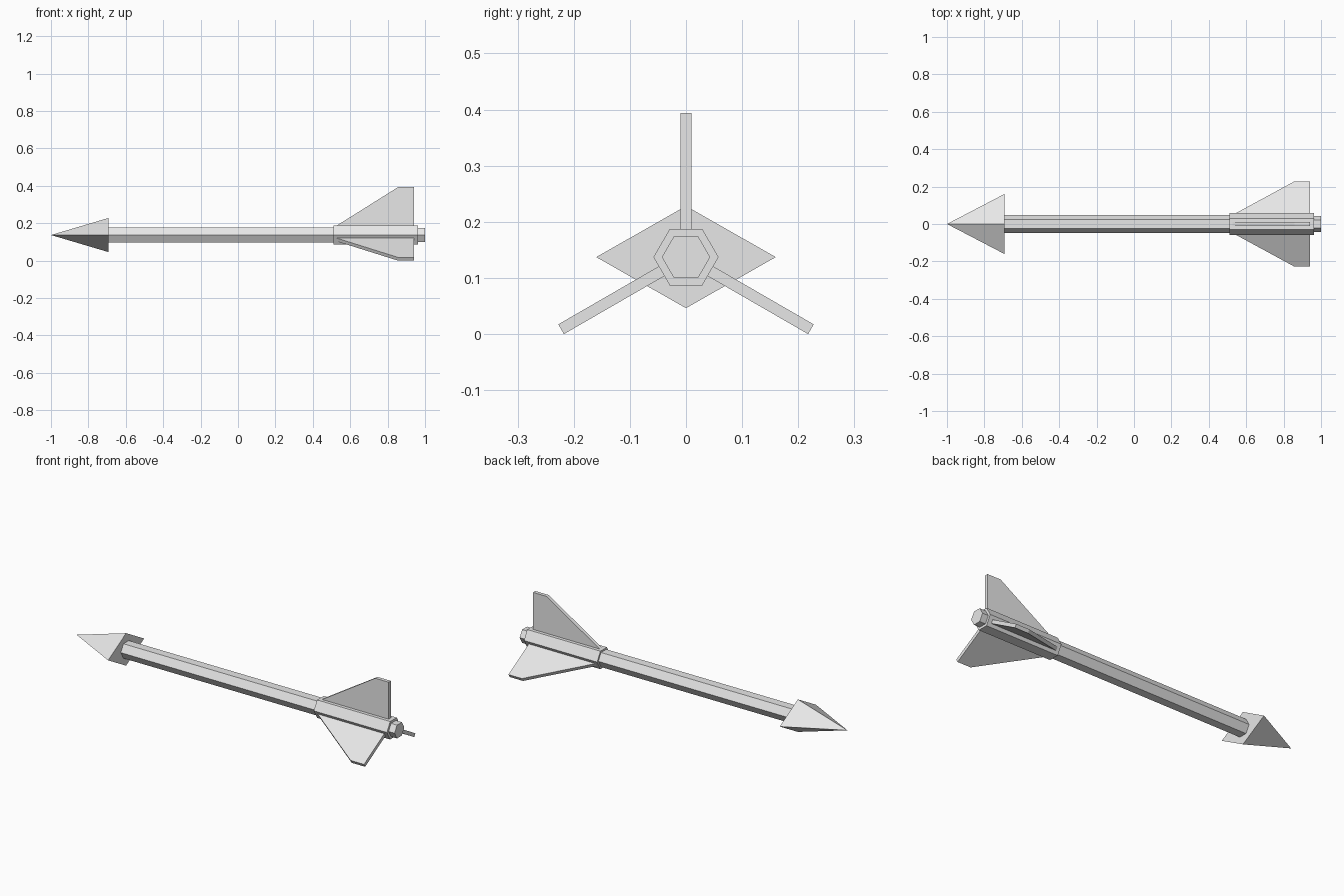
import bpy, bmesh, math
from mathutils import Matrix, Vector

if "Cube" in bpy.data.objects:
    bpy.data.objects.remove(bpy.data.objects["Cube"], do_unlink=True)

AXIS_Z = 0.137  # height of the arrow's long axis

grey = bpy.data.materials.new("light_grey")
grey.use_nodes = True
grey.diffuse_color = (0.8, 0.8, 0.8, 1)
grey.node_tree.nodes["Principled BSDF"].inputs["Base Color"].default_value = (0.8, 0.8, 0.8, 1)


def add_object(name, bm):
    bmesh.ops.recalc_face_normals(bm, faces=bm.faces)
    mesh = bpy.data.meshes.new(name)
    bm.to_mesh(mesh)
    bm.free()
    mesh.materials.append(grey)
    obj = bpy.data.objects.new(name, mesh)
    obj.location.z = AXIS_Z
    bpy.context.collection.objects.link(obj)
    return obj


def hex_rod(name, x0, x1, radius):
    """Six-sided rod along x with corners pointing to +y and -y."""
    bm = bmesh.new()
    ring = [bm.verts.new((x0, radius * math.cos(i * math.pi / 3), radius * math.sin(i * math.pi / 3)))
            for i in range(6)]
    base = bm.faces.new(ring)
    new = bmesh.ops.extrude_face_region(bm, geom=[base])["geom"]
    top = [v for v in new if isinstance(v, bmesh.types.BMVert)]
    bmesh.ops.translate(bm, verts=top, vec=(x1 - x0, 0, 0))
    # The extrusion keeps the starting face, so the rod is closed at both ends
    return add_object(name, bm)


def fin(name, angle, thickness=0.02):
    """Flat fin swept back from the sleeve, turned about the x axis."""
    profile = [(0.527, 0.05), (0.857, 0.257), (0.94, 0.257), (0.94, 0.04), (0.527, 0.04)]
    bm = bmesh.new()
    face = bm.faces.new([bm.verts.new((x, -thickness / 2, r)) for x, r in profile])
    new = bmesh.ops.extrude_face_region(bm, geom=[face])["geom"]
    side = [v for v in new if isinstance(v, bmesh.types.BMVert)]
    bmesh.ops.translate(bm, verts=side, vec=(0, thickness, 0))
    bmesh.ops.rotate(bm, verts=bm.verts, cent=Vector(), matrix=Matrix.Rotation(angle, 3, "X"))
    return add_object(name, bm)


# Shaft, fin sleeve and nock
hex_rod("shaft", -0.70, 0.52, 0.047)
hex_rod("fin_sleeve", 0.51, 0.963, 0.058)
hex_rod("nock", 0.95, 1.0, 0.043)

# Arrowhead: a wide four-sided pyramid
bm = bmesh.new()
tip = bm.verts.new((-1, 0, 0))
corners = [bm.verts.new((-0.693, y, z)) for y, z in ((0.16, 0), (0, 0.091), (-0.16, 0), (0, -0.091))]
bm.faces.new(corners)
for i in range(4):
    bm.faces.new((corners[i], corners[i - 1], tip))
add_object("arrowhead", bm)

# Three fins around the sleeve
for i, name in enumerate(("top_fin", "front_fin", "back_fin")):
    fin(name, i * math.tau / 3)
